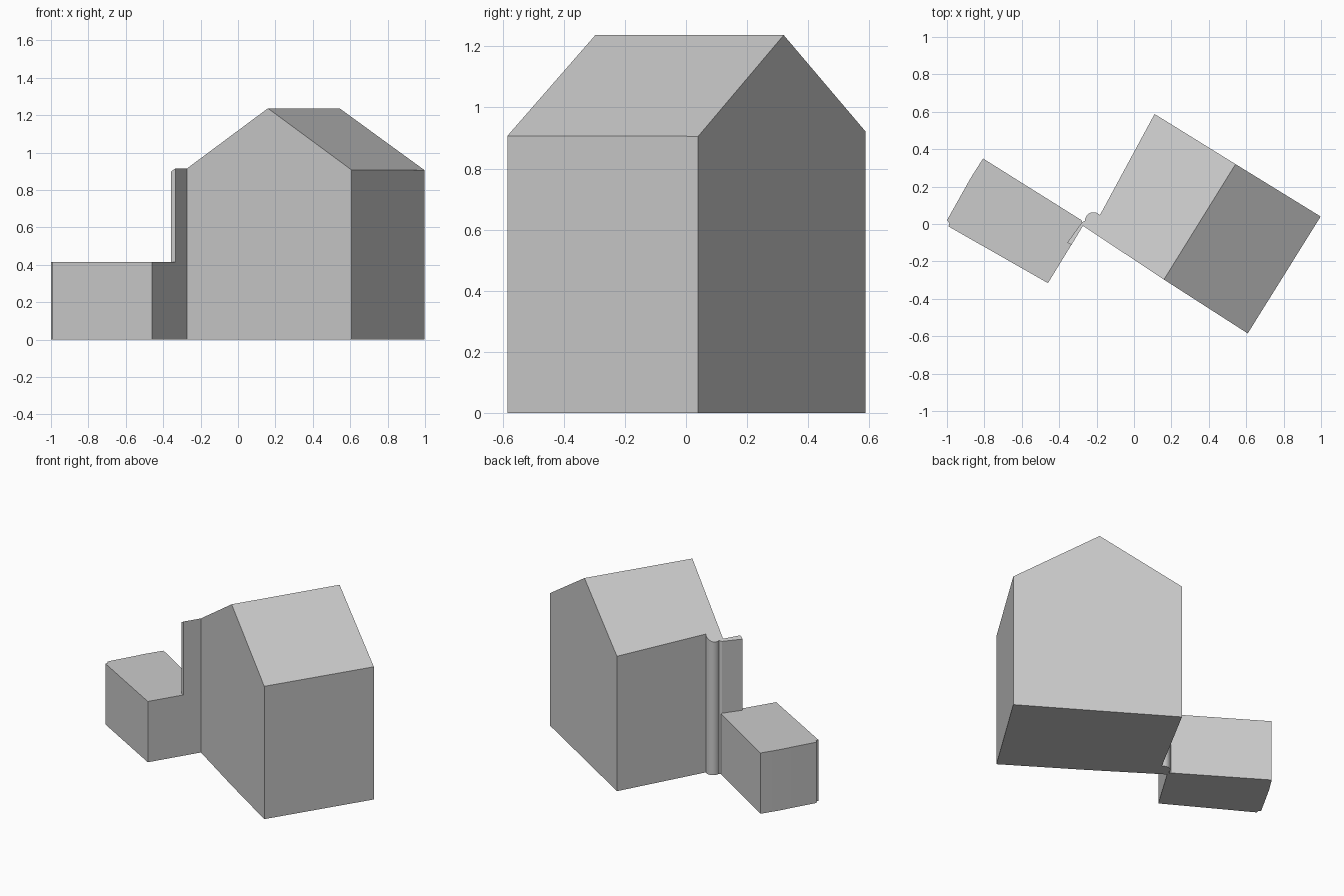
import bpy
import bmesh
from math import cos, sin, radians
from mathutils import Vector

default = bpy.data.objects.get("Cube")
if default:
    bpy.data.objects.remove(default, do_unlink=True)

# Plain grey for the whole massing
grey = bpy.data.materials.new("plain_grey")
grey.use_nodes = True
colour = (0.6, 0.6, 0.6, 1)
grey.diffuse_color = colour
grey.node_tree.nodes["Principled BSDF"].inputs["Base Color"].default_value = colour

# Gable roof: ridge line and pitch
RIDGE_FRONT = Vector((0.16, -0.297))
RIDGE_BACK = Vector((0.543, 0.32))
RIDGE_Z, PITCH = 1.237, 0.62
WING_Z = 0.415
along = (RIDGE_BACK - RIDGE_FRONT).normalized()
across = Vector((-along.y, along.x))


def roof_height(p):
    """Height of the pitched roof above a plan point."""
    return RIDGE_Z - PITCH * abs((Vector(p) - RIDGE_FRONT).dot(across))


def flat_height(p):
    return WING_Z


def prism(name, plan, height, base=0.0, ridge=None):
    """Extrude a plan outline to a height rule, splitting the top along a ridge."""
    bm = bmesh.new()
    low = [bm.verts.new((p[0], p[1], base)) for p in plan]
    high = [bm.verts.new((p[0], p[1], height(p))) for p in plan]
    n = len(plan)
    bm.faces.new(low)
    for i in range(n):
        j = (i + 1) % n
        bm.faces.new((low[i], low[j], high[j], high[i]))
    if ridge:
        a, b = ridge
        bm.faces.new(high[a:b + 1])
        bm.faces.new(high[b:] + high[:a + 1])
    else:
        bm.faces.new(high)
    bmesh.ops.recalc_face_normals(bm, faces=bm.faces)
    mesh = bpy.data.meshes.new(name)
    bm.to_mesh(mesh)
    bm.free()
    mesh.materials.append(grey)
    obj = bpy.data.objects.new(name, mesh)
    bpy.context.collection.objects.link(obj)
    bpy.ops.object.select_all(action='DESELECT')
    bpy.context.view_layer.objects.active = obj
    obj.select_set(True)
    bpy.ops.object.shade_smooth_by_angle(angle=radians(25))
    return obj


# Main house, with a rounded stair turret at its inner corner
turret = [(-0.217 + 0.045 * cos(radians(a)), 0.018 + 0.045 * sin(radians(a)))
          for a in range(40, 181, 14)]
house_plan = [RIDGE_FRONT, (0.608, -0.585), (0.998, 0.04), RIDGE_BACK,
              (0.11, 0.588)] + turret + [(-0.278, 0.01), (-0.273, -0.01)]
prism("house", house_plan, roof_height, ridge=(0, 3))

# Low flat-roofed side wing with a chipped outer corner
wing_plan = [(-0.46, -0.316), (-0.273, -0.01), (-0.28, 0.02), (-0.807, 0.35),
             (-0.872, 0.248), (-1.0, 0.02), (-0.987, 0.005), (-0.992, -0.013)]
prism("side_wing", wing_plan, flat_height)

# Thin wall rising from the wing under the same roof slope
wall_plan = [(-0.273, -0.01), (-0.278, 0.01), (-0.357, -0.1), (-0.334, -0.111)]
prism("thin_wall", wall_plan, roof_height, base=WING_Z)
